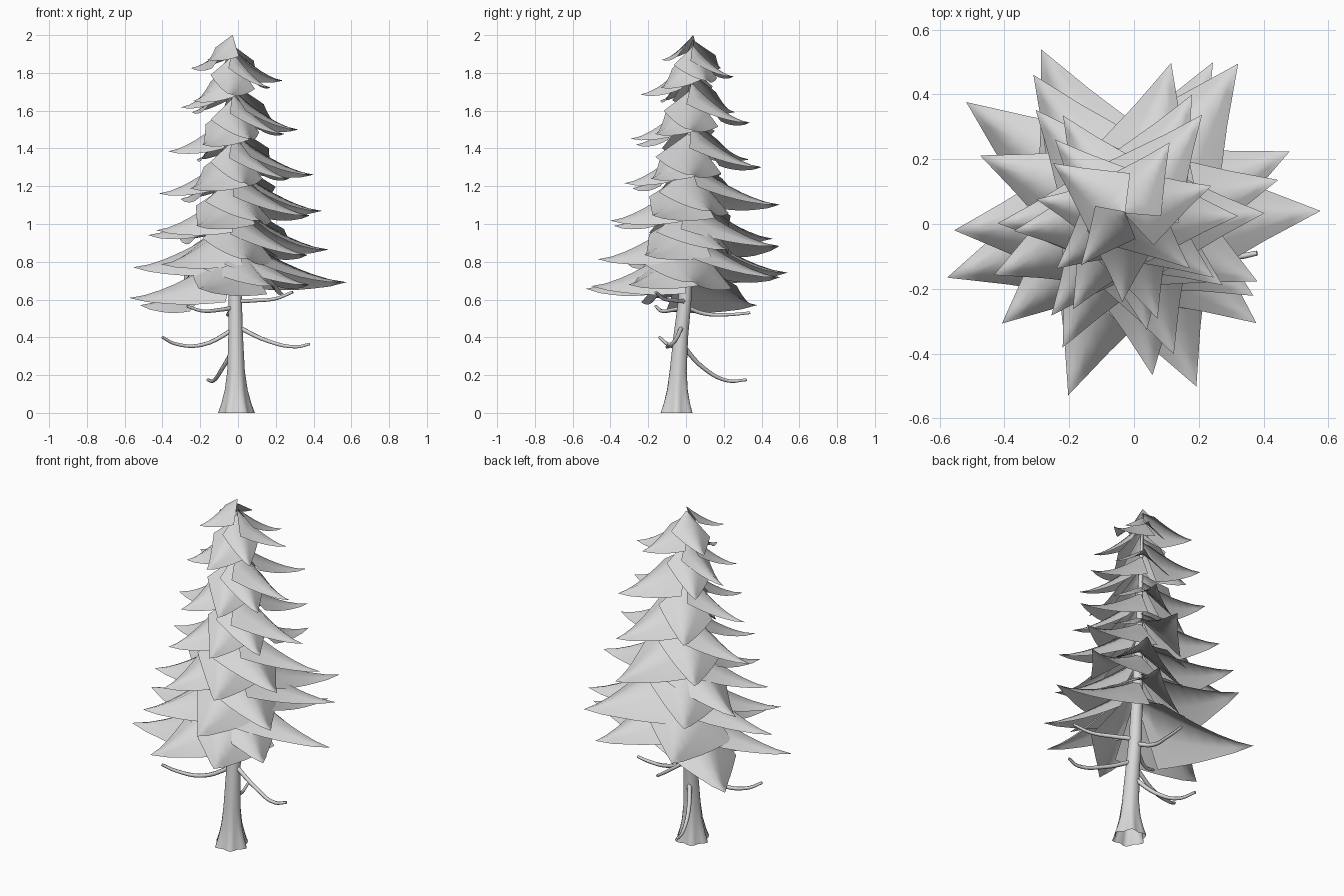
import bpy, bmesh, math, random
from mathutils import Vector

random.seed(4)
if "Cube" in bpy.data.objects:
    bpy.data.objects.remove(bpy.data.objects["Cube"])

grey = bpy.data.materials.new("pale_grey")
grey.use_nodes = True
grey.diffuse_color = (0.68, 0.68, 0.68, 1)
grey.node_tree.nodes["Principled BSDF"].inputs["Base Color"].default_value = (0.68, 0.68, 0.68, 1)


def lerp_table(table, x):
    """Piecewise linear lookup in (key, value) pairs."""
    for (a, va), (b, vb) in zip(table, table[1:]):
        if x <= b:
            return va + (vb - va) * max(0, (x - a) / (b - a))
    return table[-1][1]


def finish(bm, name):
    mesh = bpy.data.meshes.new(name)
    bm.to_mesh(mesh)
    bm.free()
    mesh.materials.append(grey)
    for p in mesh.polygons:
        p.use_smooth = True
    obj = bpy.data.objects.new(name, mesh)
    bpy.context.collection.objects.link(obj)


def bridge(bm, rows, closed):
    """Join successive rows of vertices with quads."""
    for low, high in zip(rows, rows[1:]):
        n = len(low)
        for i in range(n if closed else n - 1):
            j = (i + 1) % n
            bm.faces.new((low[i], low[j], high[j], high[i]))


# Leaning line of the trunk
LEAN_Y = [(0, -.05), (.2, -.043), (.4, -.028), (.6, -.006), (1, .012), (2, .037)]
GIRTH = [(0, .086), (.05, .072), (.12, .057), (.22, .046), (.4, .039), (.6, .035), (1.2, .022), (2, .003)]


def axis(z):
    return Vector((-.008 - .011 * z, lerp_table(LEAN_Y, z), z))


# Trunk with lobed root flare
bm = bmesh.new()
rows = []
for z in (0, .05, .12, .22, .4, .6, .9, 1.2, 1.6, 1.97):
    row = []
    for i in range(24):
        a = math.tau * i / 24
        r = lerp_table(GIRTH, z) * (1 + .13 * max(0, 1 - z / .25) * math.cos(6 * a))
        row.append(bm.verts.new(axis(z) + Vector((r * math.cos(a), r * math.sin(a), 0))))
    rows.append(row)
bridge(bm, rows, True)
finish(bm, "trunk")


# Bare twigs below the foliage
def twig(name, points):
    curve = bpy.data.curves.new(name, "CURVE")
    curve.dimensions = "3D"
    curve.bevel_depth = .013
    curve.bevel_resolution = 1
    curve.resolution_u = 5
    curve.use_fill_caps = True
    spline = curve.splines.new("BEZIER")
    spline.bezier_points.add(len(points) - 1)
    for i, (bp, co) in enumerate(zip(spline.bezier_points, points)):
        bp.co = co
        bp.handle_left_type = bp.handle_right_type = "AUTO"
        bp.radius = 1 - .4 * i / (len(points) - 1)
    curve.materials.append(grey)
    bpy.context.collection.objects.link(bpy.data.objects.new(name, curve))


twig("twig_right", [(-.01, -.02, .45), (-.19, -.06, .36), (-.33, -.1, .365), (-.4, -.14, .4)])
twig("twig_left", [(-.01, -.02, .46), (.16, -.06, .38), (.31, -.1, .35), (.38, -.09, .365)])
twig("twig_back_low", [(-.01, -.02, .36), (-.08, .09, .24), (-.13, .22, .17), (-.16, .32, .175)])
twig("twig_left_high", [(-.01, 0, .59), (.09, -.06, .595), (.2, -.12, .605), (.29, -.16, .64)])
twig("twig_right_high", [(-.01, 0, .56), (-.1, -.07, .545), (-.19, -.13, .54), (-.27, -.16, .565)])
twig("twig_back_high", [(-.01, 0, .56), (-.05, .1, .525), (-.05, .22, .52), (-.05, .34, .53)])


# One bough: a kite-shaped sheet, broad at the trunk, folded along its spine
# and banked so that its counter-clockwise edge hangs lower
WIDTH = [(0, .02), (.2, .4), (.45, .27), (.7, .14), (1, 0)]
DROOP = {1: .95, -1: .35}


def bough(bm, tip):
    rise = lerp_table([(.57, .26), (1.7, .2), (1.87, .13)], tip.z)
    root = axis(tip.z + rise)
    flat = Vector((tip.x - root.x, tip.y - root.y, 0))
    side = Vector((-flat.y, flat.x, 0)).normalized()
    uneven = {-1: random.uniform(.9, 1.1), 1: random.uniform(.9, 1.1)}
    rows = []
    for t in (0, .1, .2, .32, .45, .58, .7, .85):
        spine = root + flat * t
        spine.z = tip.z + rise * (1 - t) ** 1.5
        row = []
        for s in (-1, -.5, 0, .5, 1):
            sign = 1 if s > 0 else -1
            w = lerp_table(WIDTH, t) * flat.length * abs(s) * uneven[sign]
            drop = DROOP[sign] * w * abs(s) ** .2
            row.append(bm.verts.new(spine + side * w * sign - Vector((0, 0, drop))))
        rows.append(row)
    bridge(bm, rows, False)
    end = bm.verts.new(tip)
    for p, q in zip(rows[-1], rows[-1][1:]):
        bm.faces.new((p, q, end))


# Boughs climb the trunk in a spiral; heights are given per turn
HEIGHT = [(.4, .57), (.55, .61), (.7, .66), (1, .69), (2, .85), (3, 1.06),
          (4, 1.26), (5, 1.5), (6, 1.75), (6.64, 1.87)]


def spiral(name, first_turn, turns, around_trunk):
    """Each turn lists (heading, reach); reach is from the trunk or the origin."""
    bm = bmesh.new()
    for turn, boughs in enumerate(turns, first_turn):
        for heading, reach in boughs:
            a = math.radians(heading)
            z = lerp_table(HEIGHT, turn + heading / 360)
            tip = Vector((reach * math.cos(a), reach * math.sin(a), z))
            if around_trunk:
                tip.xy += axis(z).xy
            bough(bm, tip)
    finish(bm, name)


spiral("lower_boughs", 0, [
    [(144, .64), (196, .6), (249, .566), (291, .537), (321, .486)],
    [(4, .577), (64, .555), (118, .61), (182, .555), (217, .51), (277, .47), (329, .43)],
    [(25, .53), (57, .59), (124, .555), (156, .52), (200, .46), (240, .44), (287, .42), (335, .42)],
    [(17, .465), (77, .51)],
], False)
spiral("upper_boughs", 3, [
    [(130, .44), (182, .4), (232, .38), (280, .35), (325, .36)],
    [(2, .425), (62, .43), (122, .37), (187, .35), (240, .33), (287, .33), (325, .33)],
    [(0, .345), (53, .39), (133, .32), (170, .28), (218, .27), (268, .27), (320, .26)],
    [(18, .28), (58, .26), (145, .27), (230, .21)],
], True)
